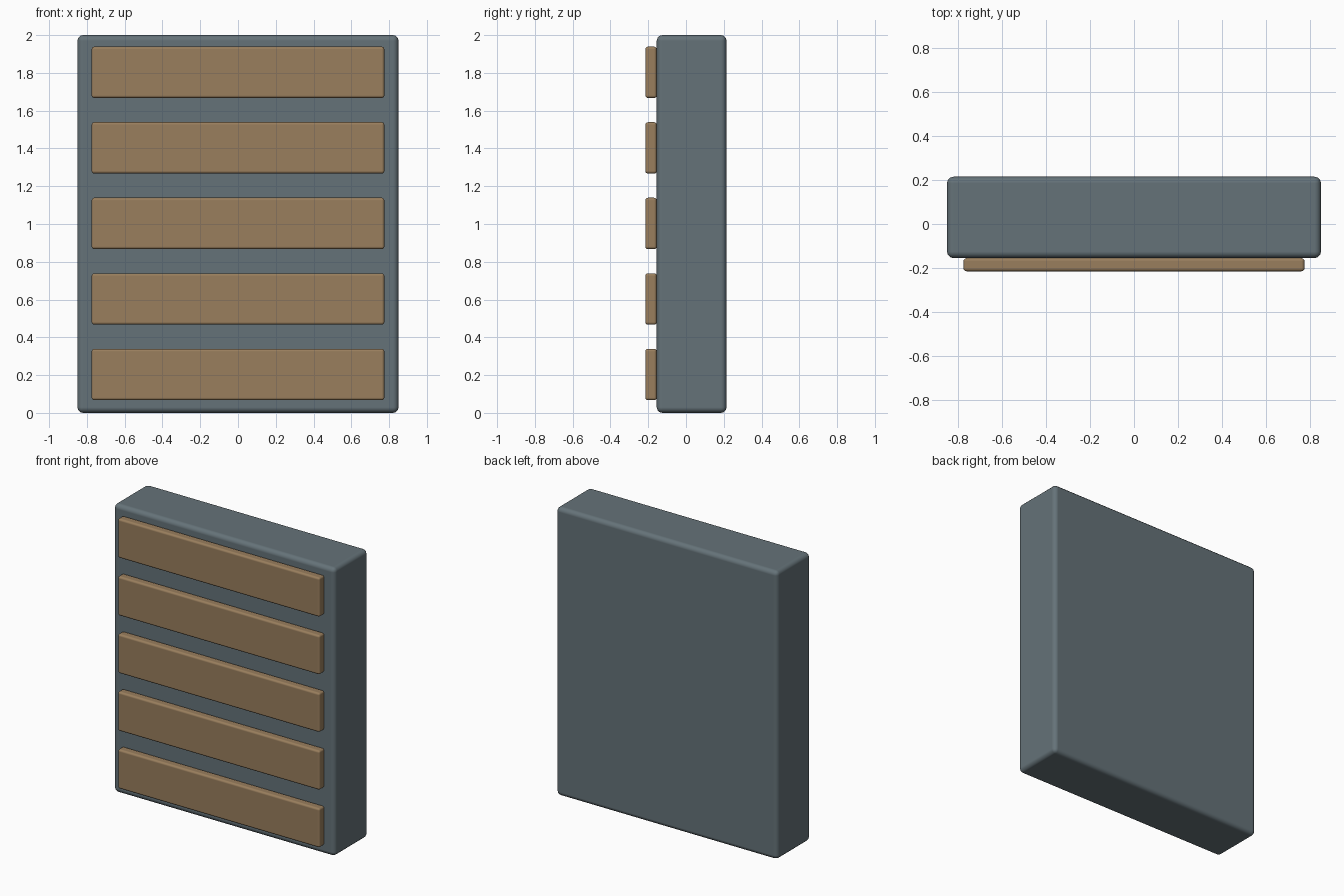
import bpy

if "Cube" in bpy.data.objects:
    bpy.data.objects.remove(bpy.data.objects["Cube"])


def material(name, rgb):
    m = bpy.data.materials.new(name)
    m.diffuse_color = (*rgb, 1)
    m.use_nodes = True
    m.node_tree.nodes["Principled BSDF"].inputs["Base Color"].default_value = m.diffuse_color
    return m


def rounded_box(name, lo, hi, radius, mat):
    """Box between two corners, with rounded edges."""
    centre = [(a + b) / 2 for a, b in zip(lo, hi)]
    bpy.ops.mesh.primitive_cube_add(size=1, location=centre)
    ob = bpy.context.object
    ob.name = name
    ob.scale = [b - a for a, b in zip(lo, hi)]
    bpy.ops.object.transform_apply(location=False, rotation=False, scale=True)
    bevel = ob.modifiers.new("rounding", "BEVEL")
    bevel.width = radius
    bevel.segments = 3
    bpy.ops.object.shade_smooth_by_angle()
    bpy.ops.object.modifier_move_to_index(modifier="rounding", index=0)
    for p in ob.data.polygons:
        p.use_smooth = True
    ob.data.materials.append(mat)
    return ob


slate = material("slate", (0.13, 0.17, 0.19))
wood = material("wood", (0.32, 0.21, 0.11))

# Upright slab
body = rounded_box("panel_body", (-0.85, -0.155, 0), (0.85, 0.215, 2), 0.03, slate)

# Five horizontal planks on the front
for i in range(5):
    z = 0.067 + 0.4 * i
    rounded_box(f"front_plank_{i + 1}", (-0.775, -0.215, z),
                (0.775, -0.155, z + 0.272), 0.014, wood)

# Smooth the rounded edges while keeping the large faces flat
for ob in bpy.data.objects:
    for mod in ob.modifiers:
        if mod.type == "BEVEL":
            mod.harden_normals = True
    for e in ob.data.edges:
        e.use_edge_sharp = False
    if "sharp_edge" in ob.data.attributes:
        ob.data.attributes.remove(ob.data.attributes["sharp_edge"])
